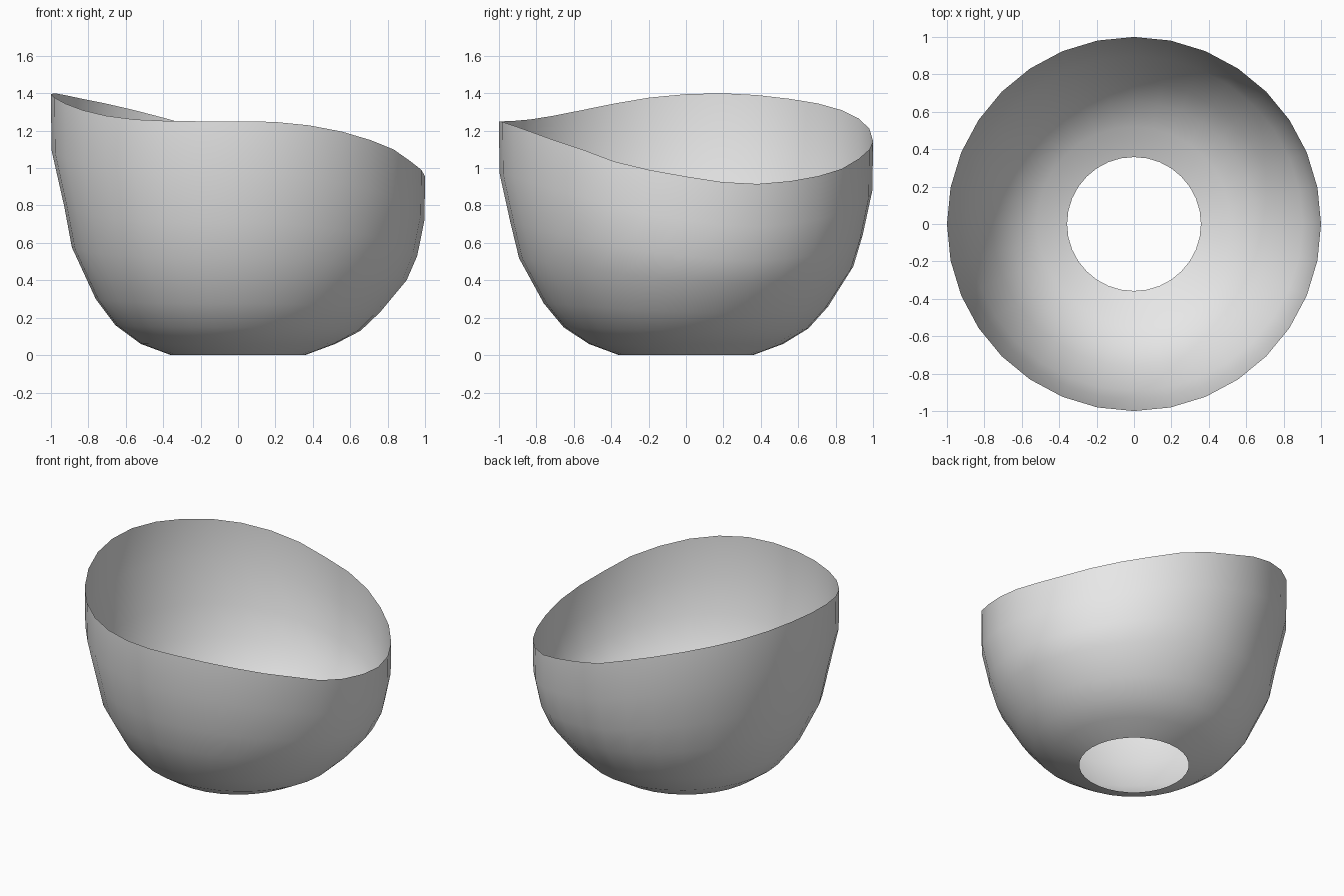
import bpy
import bmesh
from math import cos, sin, tau

cube = bpy.data.objects.get("Cube")
if cube:
    bpy.data.objects.remove(cube, do_unlink=True)

# Height of the slanted rim, once round from +x towards +y
RIM = [0.955, 0.925, 0.915, 0.93, 0.957, 0.995, 1.05, 1.1,
       1.145, 1.21, 1.265, 1.31, 1.345, 1.37, 1.39, 1.4,
       1.395, 1.377, 1.345, 1.31, 1.28, 1.26, 1.252, 1.25,
       1.25, 1.247, 1.228, 1.195, 1.15, 1.1, 1.035, 0.99]

# Rings from base to rim: radius and height, each as (constant, share of rim height)
RINGS = [((0.358, 0), (0, 0)),
         ((0.52, 0), (0.06, 0)),
         ((0.655, 0), (0.066, 0.067)),
         ((0.76, 0), (0.08, 0.157)),
         ((0.93, -0.03), (0.018, 0.40)),
         ((1.02, -0.065), (-0.05, 0.607)),
         ((0.997, 0), (-0.09, 0.85)),
         ((1.0, 0), (0, 1))]


def make_material(name, color):
    mat = bpy.data.materials.new(name)
    mat.use_nodes = True
    mat.diffuse_color = color
    mat.node_tree.nodes["Principled BSDF"].inputs["Base Color"].default_value = color
    return mat


# Single-walled bowl, open at the top and at the base
bm = bmesh.new()
count = len(RIM)
rings = []
for (r0, r1), (z0, z1) in RINGS:
    ring = []
    for i, rim in enumerate(RIM):
        angle = tau * i / count
        radius = r0 + r1 * rim
        ring.append(bm.verts.new((radius * cos(angle), radius * sin(angle), z0 + z1 * rim)))
    rings.append(ring)
for low, high in zip(rings, rings[1:]):
    for i in range(count):
        j = (i + 1) % count
        bm.faces.new((low[i], low[j], high[j], high[i])).smooth = True

mesh = bpy.data.meshes.new("bowl_shell")
bm.to_mesh(mesh)
bm.free()
mesh.materials.append(make_material("light grey", (0.8, 0.8, 0.8, 1)))
bowl = bpy.data.objects.new("bowl_shell", mesh)
bpy.context.collection.objects.link(bowl)
